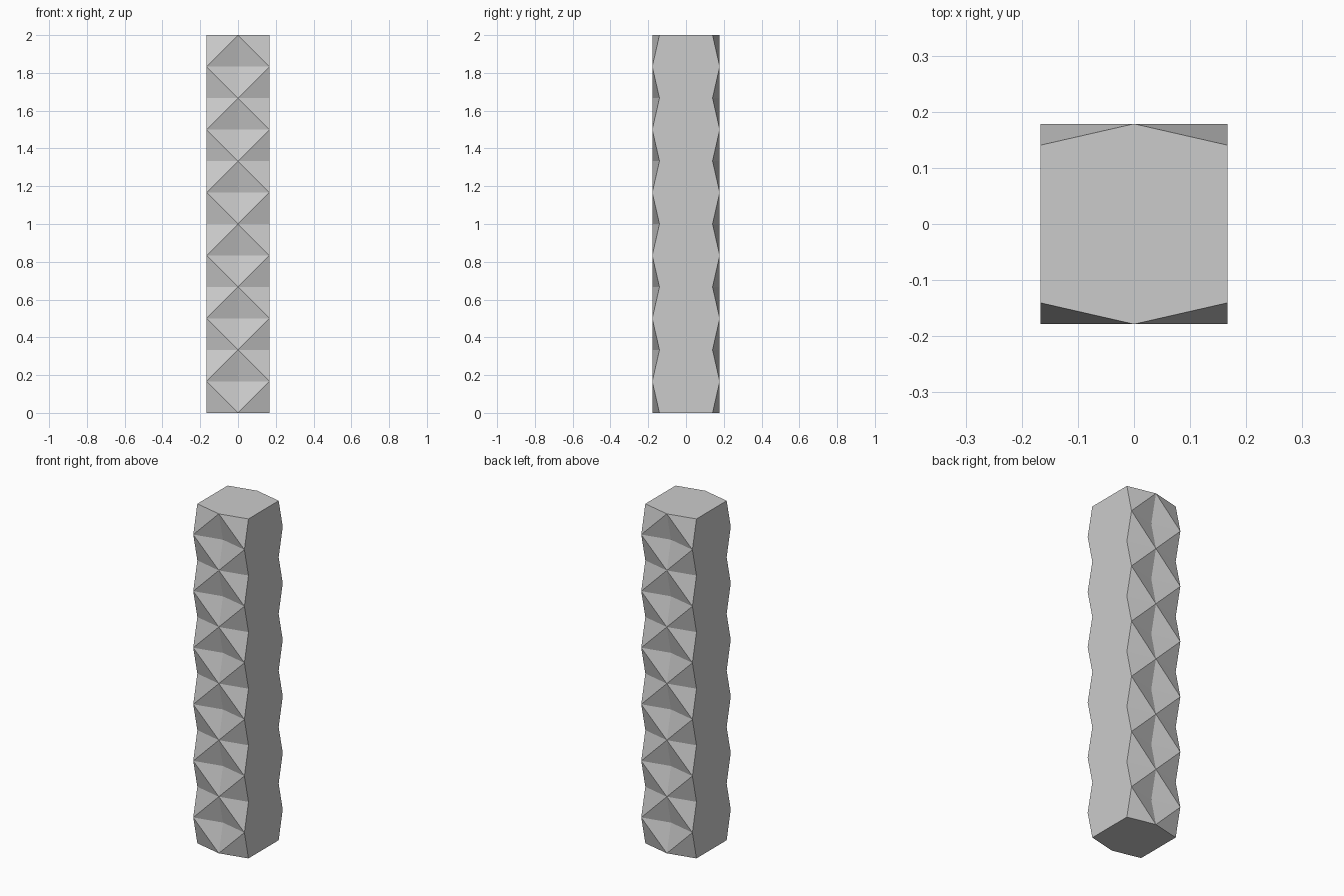
import bpy
import bmesh

if "Cube" in bpy.data.objects:
    bpy.data.objects.remove(bpy.data.objects["Cube"])

ROWS = 12                      # height steps
STEP = 2 / ROWS                # cell size in x and z
HIGH, LOW = 0.1785, 0.1405     # folded face depth at peaks and dips

bm = bmesh.new()


def is_high(i, j):
    return (i + j) % 2 == 1


def folded_face(sign):
    """Grid of points on one broad face, alternately pushed out and in."""
    grid = [[bm.verts.new(((j - 1) * STEP, sign * (HIGH if is_high(i, j) else LOW), i * STEP))
             for j in range(3)] for i in range(ROWS + 1)]
    # split each cell along the ridge joining its two peaks
    for i in range(ROWS):
        for j in range(2):
            a, b = grid[i][j], grid[i][j + 1]
            c, d = grid[i + 1][j + 1], grid[i + 1][j]
            tris = ((a, b, c), (a, c, d)) if is_high(i, j) else ((a, b, d), (b, c, d))
            for t in tris:
                bm.faces.new(t)
    return grid


front = folded_face(-1)
back = folded_face(1)

# flat zigzag sides
for j in (0, 2):
    for i in range(ROWS):
        bm.faces.new((front[i][j], back[i][j], back[i + 1][j], front[i + 1][j]))

# hexagonal end caps
for i in (0, ROWS):
    bm.faces.new(front[i] + back[i][::-1])

bmesh.ops.recalc_face_normals(bm, faces=bm.faces[:])
mesh = bpy.data.meshes.new("folded_column")
bm.to_mesh(mesh)
bm.free()
column = bpy.data.objects.new("folded_column", mesh)
bpy.context.collection.objects.link(column)
